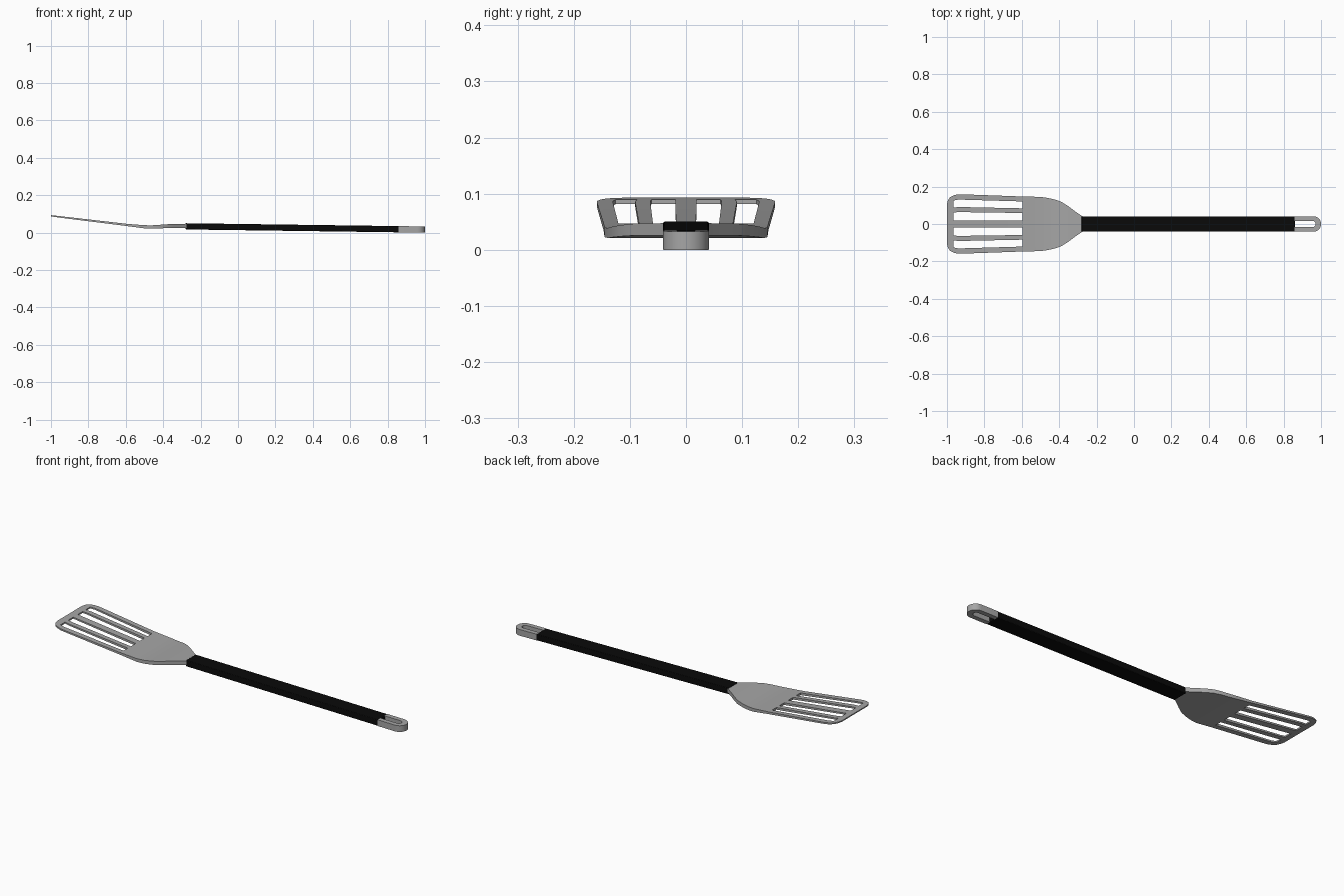
import bpy, bmesh, math

cube = bpy.data.objects.get("Cube")
if cube:
    bpy.data.objects.remove(cube)


def material(name, value, rough):
    m = bpy.data.materials.new(name)
    m.use_nodes = True
    colour = (value, value, value, 1)
    m.diffuse_color = colour
    bsdf = next(n for n in m.node_tree.nodes if n.type == 'BSDF_PRINCIPLED')
    bsdf.inputs["Base Color"].default_value = colour
    bsdf.inputs["Roughness"].default_value = rough
    return m


steel = material("brushed_steel", 0.38, 0.5)
rubber = material("black_rubber", 0.003, 0.7)


def plate(name, rows, height, mat, hole=lambda r, c: False):
    """Solid plate over a grid of (x, y) points; height(x) gives mid z and thickness."""
    bm = bmesh.new()
    layers = []
    for side in (0.5, -0.5):
        layer = []
        for row in rows:
            line = []
            for x, y in row:
                mid, thick = height(x)
                line.append(bm.verts.new((x, y, mid + side * thick)))
            layer.append(line)
        layers.append(layer)
    top, bottom = layers
    nr, nc = len(rows) - 1, len(rows[0]) - 1

    def solid(r, c):
        return 0 <= r < nr and 0 <= c < nc and not hole(r, c)

    for r in range(nr):
        for c in range(nc):
            if not solid(r, c):
                continue
            ring = [(r, c), (r + 1, c), (r + 1, c + 1), (r, c + 1)]
            beside = [(r, c - 1), (r + 1, c), (r, c + 1), (r - 1, c)]
            bm.faces.new([top[i][j] for i, j in ring])
            bm.faces.new([bottom[i][j] for i, j in reversed(ring)])
            # Walls wherever the neighbouring cell is empty
            for k in range(4):
                if not solid(*beside[k]):
                    (a, b), (d, e) = ring[k], ring[(k + 1) % 4]
                    bm.faces.new([top[a][b], bottom[a][b], bottom[d][e], top[d][e]])
    bmesh.ops.recalc_face_normals(bm, faces=bm.faces)
    mesh = bpy.data.meshes.new(name)
    bm.to_mesh(mesh)
    bm.free()
    obj = bpy.data.objects.new(name, mesh)
    bpy.context.collection.objects.link(obj)
    mesh.materials.append(mat)
    bpy.ops.object.select_all(action='DESELECT')
    obj.select_set(True)
    bpy.context.view_layer.objects.active = obj
    bpy.ops.object.shade_smooth_by_angle(angle=math.radians(35))
    return obj


def blend(table, x):
    """Straight-line lookup in a table of (x, value, value)."""
    for p, q in zip(table, table[1:]):
        if x <= q[0]:
            t = (x - p[0]) / (q[0] - p[0])
            return [u + (v - u) * t for u, v in zip(p[1:], q[1:])]
    return table[-1][1:]


# Slotted blade: half widths along its length, side profile and slot edges
widths = [(-1, .105), (-.995, .125), (-.985, .142), (-.965, .153), (-.94, .159),
          (-.9, .158), (-.595, .147), (-.5, .145), (-.46, .139), (-.42, .13),
          (-.385, .117), (-.35, .094), (-.31, .064), (-.27, .037)]
profile = [(-1, .09, .006), (-.965, .0855, .008), (-.595, .041, .012),
           (-.5, .031, .017), (-.46, .03, .018), (-.42, .032, .019),
           (-.35, .036, .021), (-.27, .0365, .022)]
half = [.12, .40, .57, .82, 1]
columns = [-f for f in reversed(half)] + half
slot_columns = (1, 3, 5, 7)
slot_start = [x for x, w in widths].index(-.965)
slot_end = [x for x, w in widths].index(-.595)

plate("slotted_blade", [[(x, w * f) for f in columns] for x, w in widths],
      lambda x: blend(profile, x), steel,
      lambda r, c: slot_start <= r < slot_end and c in slot_columns)


# Handle slopes gently down to the hanging end
def handle_height(x):
    return .0335 - .0135 * (x + .28), .0332


# Black grip
grip = plate("handle_grip", [[(x, -.041), (x, .041)] for x in (-.28, .86)],
             handle_height, rubber)
bevel = grip.modifiers.new("soft_edges", 'BEVEL')
bevel.width = .003
bevel.segments = 2

# Steel hanging loop: a U-shaped band with a rounded end
outer, inner = .041, .016
loop = [[(.858, -outer), (.858, -inner)]]
for i in range(17):
    a = math.pi * (i / 16 - .5)
    loop.append([(1 - outer * (1 - math.cos(a)), outer * math.sin(a)),
                 (.955 + inner * math.cos(a), inner * math.sin(a))])
loop.append([(.858, outer), (.858, inner)])
plate("hanging_loop", loop, handle_height, steel)
